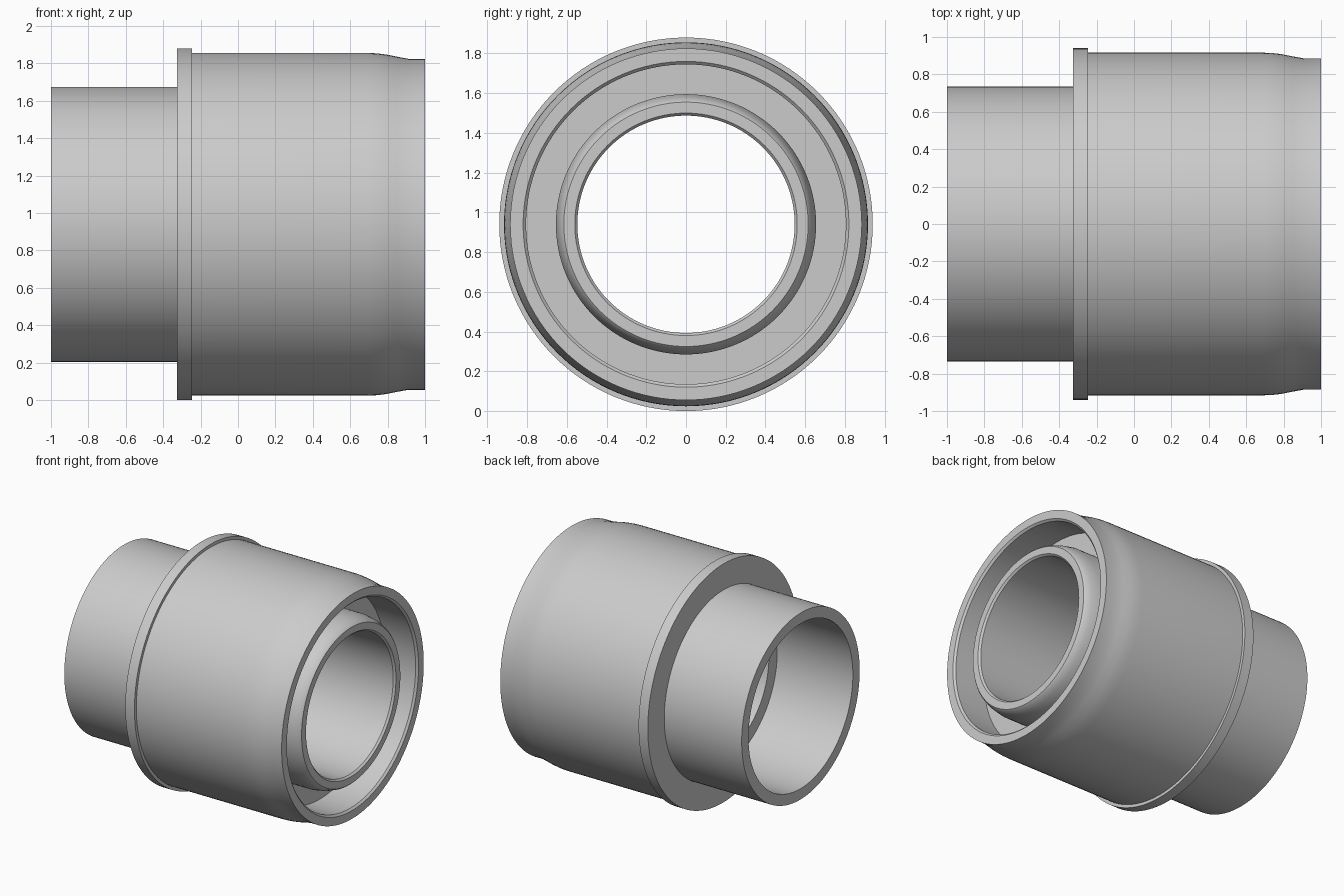
import bpy, bmesh, math

if "Cube" in bpy.data.objects:
    bpy.data.objects.remove(bpy.data.objects["Cube"])

CENTRE_Z = 0.94
SEGMENTS = 128


def lathe(name, profile):
    """Spin a closed (x, radius) profile around the horizontal axis."""
    bm = bmesh.new()
    rings = []
    for i in range(SEGMENTS):
        a = 2 * math.pi * i / SEGMENTS
        rings.append([bm.verts.new((x, r * math.sin(a), CENTRE_Z + r * math.cos(a)))
                      for x, r in profile])
    n = len(profile)
    for i in range(SEGMENTS):
        a, b = rings[i], rings[(i + 1) % SEGMENTS]
        for j in range(n):
            k = (j + 1) % n
            bm.faces.new((a[j], a[k], b[k], b[j]))
    bmesh.ops.recalc_face_normals(bm, faces=bm.faces)
    mesh = bpy.data.meshes.new(name)
    bm.to_mesh(mesh)
    bm.free()
    obj = bpy.data.objects.new(name, mesh)
    bpy.context.collection.objects.link(obj)
    bpy.ops.object.select_all(action='DESELECT')
    obj.select_set(True)
    bpy.context.view_layer.objects.active = obj
    bpy.ops.object.shade_smooth_by_angle(angle=math.radians(25))
    return obj


# Outer sleeve: flange, barrel, necked end and recessed annular floor
lathe("outer_sleeve", [
    (-0.325, 0.62), (-0.325, 0.94), (-0.245, 0.94), (-0.245, 0.916),
    (0.69, 0.916), (0.74, 0.914), (0.79, 0.908), (0.85, 0.896),
    (0.91, 0.885), (1.0, 0.885), (1.0, 0.82), (0.985, 0.805),
    (0.72, 0.805), (0.72, 0.62),
])

# Inner pipe: wide rear spigot, stepped bore and chamfered front nose
lathe("inner_pipe", [
    (-1.0, 0.65), (-1.0, 0.735), (-0.30, 0.735), (-0.30, 0.655),
    (0.86, 0.655), (0.93, 0.642), (0.975, 0.625), (0.985, 0.615),
    (0.985, 0.56), (0.97, 0.547), (-0.34, 0.547), (-0.34, 0.65),
])
